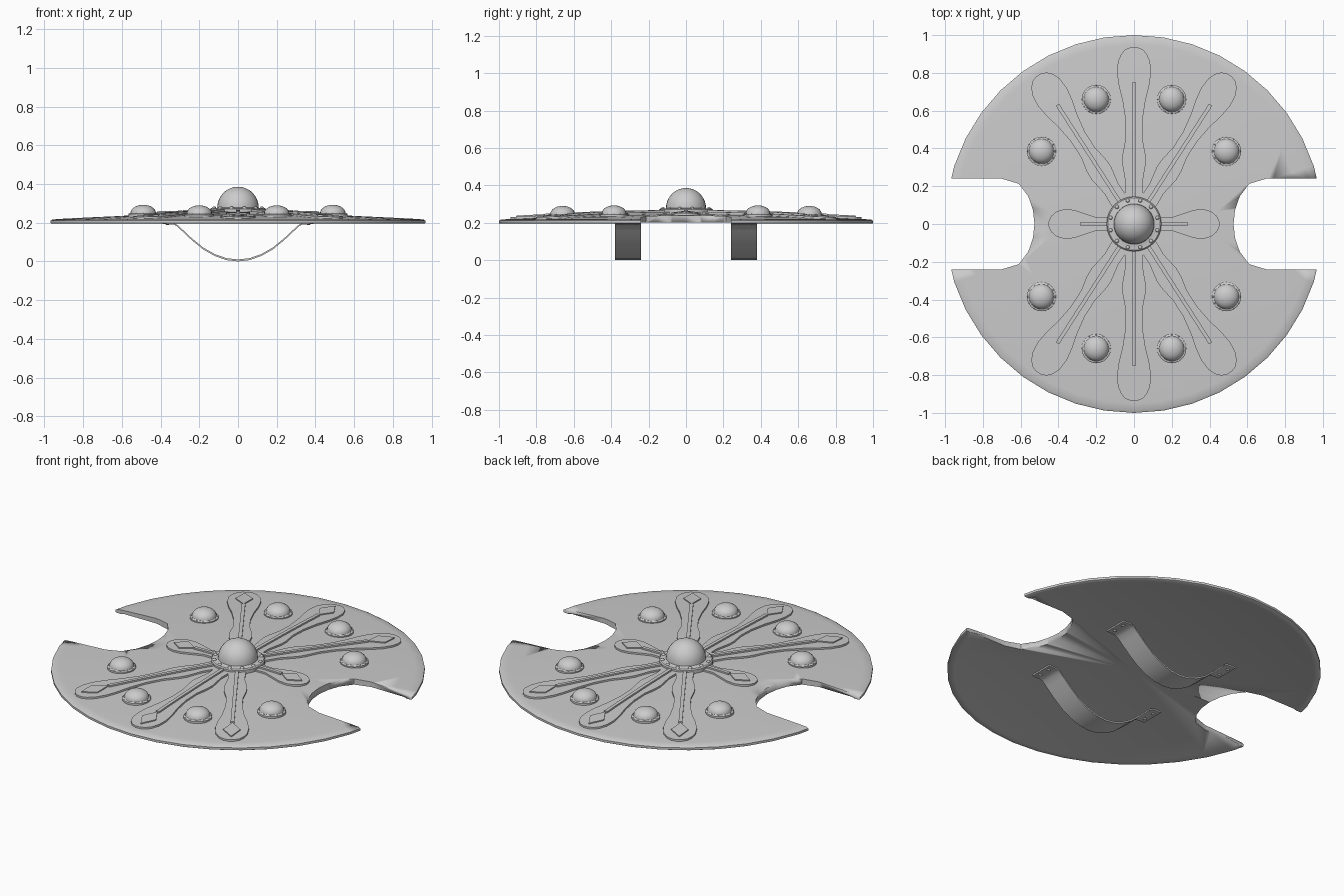
import bpy, bmesh
from math import sin, cos, pi, radians, hypot, atan2

if "Cube" in bpy.data.objects:
    bpy.data.objects.remove(bpy.data.objects["Cube"])


def surf(x, y):
    """Height of the gently domed shield face."""
    r = min(hypot(x, y), 1)
    return 0.217 + 0.033 * (1 - r ** 1.8)


def finish(name, bm, angle=35):
    bmesh.ops.remove_doubles(bm, verts=bm.verts, dist=1e-5)
    bmesh.ops.recalc_face_normals(bm, faces=bm.faces)
    me = bpy.data.meshes.new(name)
    bm.to_mesh(me)
    bm.free()
    ob = bpy.data.objects.new(name, me)
    bpy.context.collection.objects.link(ob)
    bpy.ops.object.select_all(action='DESELECT')
    ob.select_set(True)
    bpy.context.view_layer.objects.active = ob
    bpy.ops.object.shade_smooth_by_angle(angle=radians(angle))
    return ob


def lathe(bm, profile, loc=(0, 0, 0), segs=24):
    rings = []
    for r, z in profile:
        n = segs if r > 0 else 1
        rings.append([bm.verts.new((loc[0] + r * cos(2 * pi * i / segs),
                                    loc[1] + r * sin(2 * pi * i / segs), loc[2] + z)) for i in range(n)])
    for a, b in zip(rings, rings[1:]):
        for i in range(segs):
            j = (i + 1) % segs
            f = [a[i % len(a)], a[j % len(a)], b[j % len(b)], b[i % len(b)]]
            bm.faces.new(list(dict.fromkeys(f)))


def prism(bm, pts, offset):
    """Extrude a closed 3D outline by an offset vector."""
    a = [bm.verts.new(p) for p in pts]
    b = [bm.verts.new([p[k] + offset[k] for k in range(3)]) for p in pts]
    bm.faces.new(a)
    bm.faces.new(b[::-1])
    for i in range(len(a)):
        j = (i + 1) % len(a)
        bm.faces.new((a[i], a[j], b[j], b[i]))


def strip(bm, stations, ang, base, height):
    """Raised band along a ray; stations are (distance, half width)."""
    d, n = (sin(ang), cos(ang)), (cos(ang), -sin(ang))
    rows = []
    for t, w in stations:
        row = []
        for s, h in ((-1, base - 0.012), (-1, height), (0, height), (1, height), (1, base - 0.012)):
            x, y = d[0] * t + n[0] * w * s, d[1] * t + n[1] * w * s
            row.append(bm.verts.new((x, y, surf(x, y) + h)))
        rows.append(row)
    for a, b in zip(rows, rows[1:]):
        for i in range(4):
            bm.faces.new((a[i], a[i + 1], b[i + 1], b[i]))
        bm.faces.new((a[4], a[0], b[0], b[4]))
    bm.faces.new(rows[0])
    bm.faces.new(rows[-1][::-1])


def dome(r, h, n=7):
    return [(r * cos(pi / 2 * i / n), h * sin(pi / 2 * i / n)) for i in range(n)] + [(0, h)]


# shield plate with side notches
bm = bmesh.new()
top = [(r, surf(r, 0)) for r in (0.15, 0.3, 0.45, 0.6, 0.75, 0.88, 0.95)]
lathe(bm, [(0, surf(0, 0))] + top + [(0.99, 0.217), (1, 0.211), (1, 0.198), (0.995, 0.195),
                                   (0.965, 0.195), (0.95, 0.2), (0, 0.204)], segs=40)
plate = finish("shield_plate", bm)

half = [(1.2, 0.24), (0.7, 0.24), (0.61, 0.213), (0.56, 0.147), (0.535, 0.075), (0.527, 0)]
outline = half + [(x, -y) for x, y in half[-2::-1]]
for s in (1, -1):
    bm = bmesh.new()
    prism(bm, [(s * x, y, 0.1) for x, y in outline], (0, 0, 0.3))
    cutter = finish("notch_cutter", bm)
    cutter.hide_render = True
    bpy.context.view_layer.objects.active = plate
    m = plate.modifiers.new("notch", 'BOOLEAN')
    m.object, m.operation, m.solver = cutter, 'DIFFERENCE', 'EXACT'
    bpy.ops.object.modifier_move_to_index(modifier="notch", index=0)
    bpy.ops.object.modifier_apply(modifier="notch")
    bpy.data.objects.remove(cutter)

# raised arms with paddle ends, centre ridges and diamonds
long_arm = [(0.1, 0.05), (0.22, 0.045), (0.32, 0.062), (0.37, 0.06), (0.45, 0.045), (0.55, 0.045),
            (0.65, 0.06), (0.73, 0.08), (0.8, 0.09), (0.86, 0.085), (0.9, 0.068), (0.925, 0.045), (0.937, 0.015)]
short_arm = [(0.1, 0.04), (0.2, 0.035), (0.26, 0.055), (0.32, 0.075), (0.37, 0.078),
             (0.41, 0.066), (0.44, 0.04), (0.452, 0.012)]
da = atan2(0.44, 0.685)
arms = [(a, long_arm, 0.83, 0.075) for a in (0, da, pi - da, pi, pi + da, -da)]
arms += [(a, short_arm, 0.353, 0.065) for a in (pi / 2, -pi / 2)]
bands, ridges, diamonds = bmesh.new(), bmesh.new(), bmesh.new()
for ang, shape, c, ln in arms:
    strip(bands, shape, ang, 0, 0.010)
    end = c - ln - 0.005
    strip(ridges, [(0.12 + (end - 0.12) * i / 5, 0.010) for i in range(6)], ang, 0, 0.019)
    strip(diamonds, [(c - ln, 0.002), (c, 0.046), (c + ln, 0.002)], ang, 0, 0.016)
finish("raised_arms", bands)
finish("arm_ridges", ridges)
finish("arm_diamonds", diamonds, 20)

# central boss and its rivets
bm = bmesh.new()
lathe(bm, [(0, 0.24), (0.145, 0.24), (0.145, 0.27), (0.139, 0.275), (0.112, 0.276)]
      + [(r, z + 0.278) for r, z in dome(0.107, 0.108, 9)], segs=32)
finish("centre_boss", bm)
bm = bmesh.new()
for i in range(12):
    a = 2 * pi * (i + 0.5) / 12
    lathe(bm, dome(0.011, 0.011, 3), (0.128 * cos(a), 0.128 * sin(a), 0.274), 8)
finish("boss_rivets", bm)

# eight small studs on flanges with tiny pins
studs, pins = bmesh.new(), bmesh.new()
for x, y in ((0.2, 0.66), (0.49, 0.385)):
    for sx in (1, -1):
        for sy in (1, -1):
            px, py = x * sx, y * sy
            z = surf(px, py)
            lathe(studs, [(0, -0.015), (0.077, -0.015), (0.077, 0.008), (0.073, 0.011), (0.067, 0.012)]
                  + [(r, h + 0.013) for r, h in dome(0.066, 0.044)], (px, py, z))
            for i in range(12):
                a = 2 * pi * i / 12
                lathe(pins, dome(0.004, 0.004, 2), (px + 0.072 * cos(a), py + 0.072 * sin(a), z + 0.01), 6)
finish("face_studs", studs)
finish("stud_pins", pins)

# curved hand straps beneath, riveted at the ends
half = [(0.0, 0.006), (0.06, 0.013), (0.12, 0.034), (0.18, 0.068), (0.24, 0.117), (0.29, 0.164),
        (0.315, 0.186), (0.335, 0.195), (0.39, 0.197)]
path = [(-x, z) for x, z in half[:0:-1]] + half
for label, y0 in (("front", -0.38), ("back", 0.24)):
    bm = bmesh.new()
    loop = [(x, z - 0.006 if abs(x) < 0.3 else z - 0.004) for x, z in path]
    loop += [(x, z + 0.004) for x, z in path[::-1]]
    prism(bm, [(x, y0, z) for x, z in loop], (0, 0.14, 0))
    finish(label + "_strap", bm)
    bm = bmesh.new()
    for x in (-0.365, 0.365):
        for dy in (0.035, 0.105):
            lathe(bm, [(r, -h) for r, h in dome(0.011, 0.007, 3)], (x, y0 + dy, 0.194), 8)
    finish(label + "_strap_rivets", bm)
